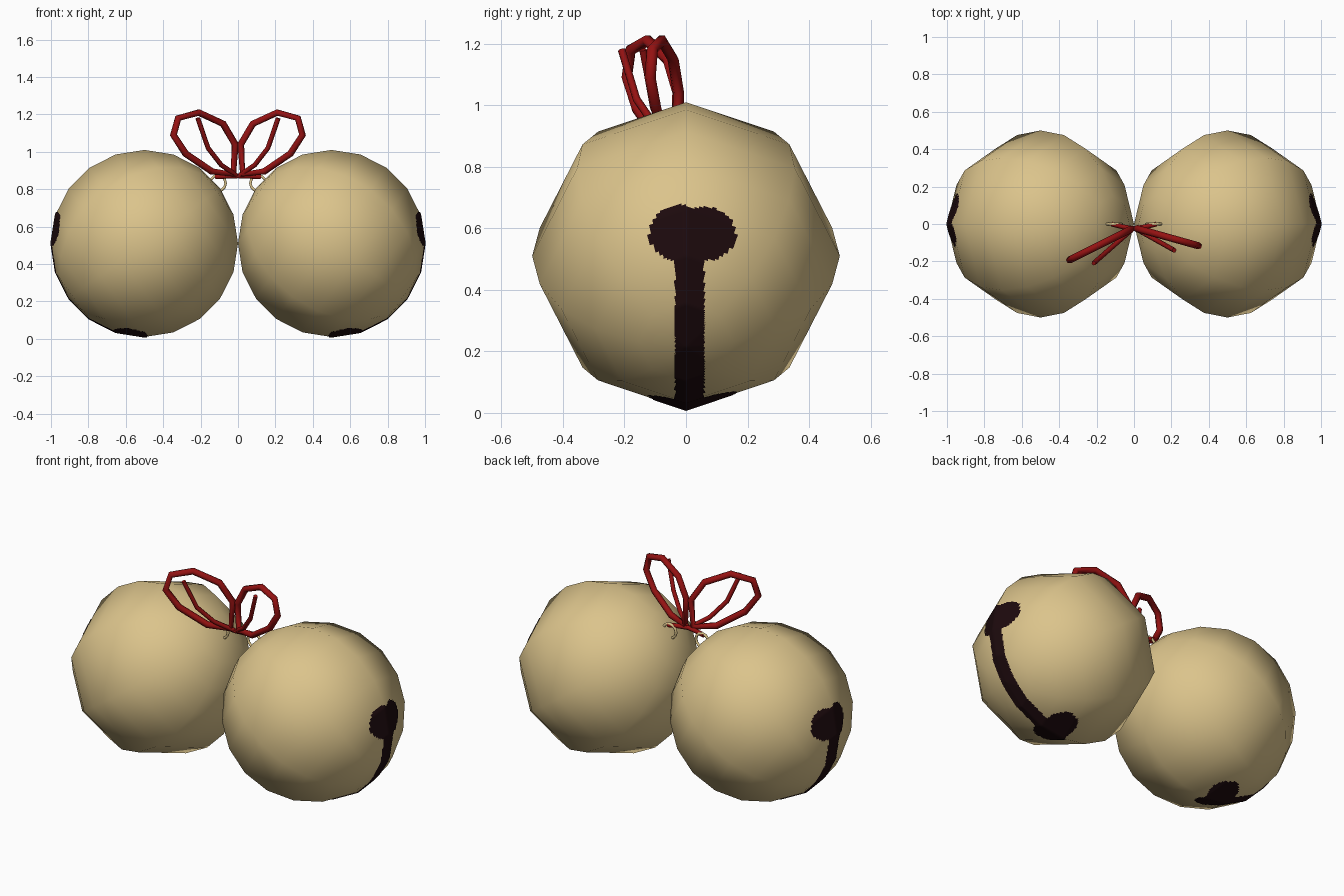
import bpy, bmesh, math
from mathutils import Matrix

if "Cube" in bpy.data.objects:
    bpy.data.objects.remove(bpy.data.objects["Cube"])


def material(name, rgb):
    m = bpy.data.materials.new(name)
    m.diffuse_color = (*rgb, 1)
    m.use_nodes = True
    m.node_tree.nodes["Principled BSDF"].inputs["Base Color"].default_value = m.diffuse_color
    return m


GOLD = material("pale gold", (0.71, 0.55, 0.26))
DARK = material("dark slot", (0.012, 0.003, 0.004))
RED = material("red ribbon", (0.30, 0.006, 0.006))
R, CZ, TILT = 0.5, 0.51, math.radians(-54)


def finish(bm, name, mat, side, matrix):
    """Place a bmesh, mirror it for the left bell and make it an object."""
    bm.transform(matrix)
    if side < 0:
        bm.transform(Matrix.Scale(-1, 4, (1, 0, 0)))
        bmesh.ops.reverse_faces(bm, faces=bm.faces[:])
    for f in bm.faces:
        f.smooth = True
    me = bpy.data.meshes.new(name)
    bm.to_mesh(me)
    bm.free()
    me.materials.append(mat)
    ob = bpy.data.objects.new(name, me)
    bpy.context.collection.objects.link(ob)
    return ob


def sphere():
    bm = bmesh.new()
    bmesh.ops.create_uvsphere(bm, u_segments=8, v_segments=10, radius=R)
    return bm


def in_slot(p):
    """Slot crossing the lower pole, with a two-lobed opening at each end."""
    s = abs(R * math.atan2(p.x, -p.z))
    if s < 0.39 and abs(p.y - 0.012) < 0.047:
        return True
    return any(math.hypot(s - 0.393, p.y - c) < 0.093 for c in (-0.027, 0.068))


def tube(name, points, radius, mat, cyclic=False):
    cu = bpy.data.curves.new(name, 'CURVE')
    cu.dimensions = '3D'
    cu.bevel_depth = radius
    cu.bevel_resolution = 1
    cu.use_fill_caps = True
    sp = cu.splines.new('POLY')
    sp.points.add(len(points) - 1)
    for p, co in zip(sp.points, points):
        p.co = (*co, 1)
    sp.use_cyclic_u = cyclic
    cu.materials.append(mat)
    ob = bpy.data.objects.new(name, cu)
    bpy.context.collection.objects.link(ob)


loop_outline = [(0.025, 0.88), (0.015, 1.04), (0.08, 1.15), (0.21, 1.21),
                (0.32, 1.18), (0.345, 1.09), (0.28, 0.99), (0.14, 0.895)]
tail_path = [(0.01, 0.875), (0.09, 0.93), (0.16, 1.02), (0.215, 1.18)]

for side, label, loop_lean, tail_lean in ((1, "right", 0.28, 0.56),
                                          (-1, "left", 0.50, 0.88)):
    place = Matrix.Translation((0.5, 0, CZ)) @ Matrix.Rotation(TILT, 4, 'Y')

    # Faceted bell body
    finish(sphere(), label + "_bell", GOLD, side, place)

    # Thin dark slot plate following the bell facets
    bm = sphere()
    bmesh.ops.delete(bm, geom=[f for f in bm.faces
                               if f.calc_center_median().z > -0.05], context='FACES')
    bmesh.ops.subdivide_edges(bm, edges=bm.edges[:], cuts=20, use_grid_fill=True)
    bmesh.ops.delete(bm, geom=[f for f in bm.faces
                               if not in_slot(f.calc_center_median())], context='FACES')
    bmesh.ops.scale(bm, vec=(1.007,) * 3, verts=bm.verts[:])
    finish(bm, label + "_slot", DARK, side, place)

    # Hanging ring at the top of the bell
    ring = [(side * (0.108 + 0.042 * math.cos(a)), 0, 0.832 + 0.042 * math.sin(a))
            for a in (i * math.tau / 12 for i in range(12))]
    tube(label + "_hanging_ring", ring, 0.008, GOLD, True)

    # Ribbon loop and tail
    tube(label + "_bow_loop",
         [(side * x, -0.02 - loop_lean * x, z) for x, z in loop_outline],
         0.019, RED, True)
    tube(label + "_bow_tail",
         [(side * x, -0.02 - tail_lean * x, z) for x, z in tail_path], 0.013, RED)

# Ribbon tie running through both rings
tube("ribbon_tie", [(-0.12, 0.0, 0.865), (-0.06, -0.015, 0.868), (0, -0.025, 0.87),
                    (0.06, -0.015, 0.868), (0.12, 0.0, 0.865)], 0.013, RED)
